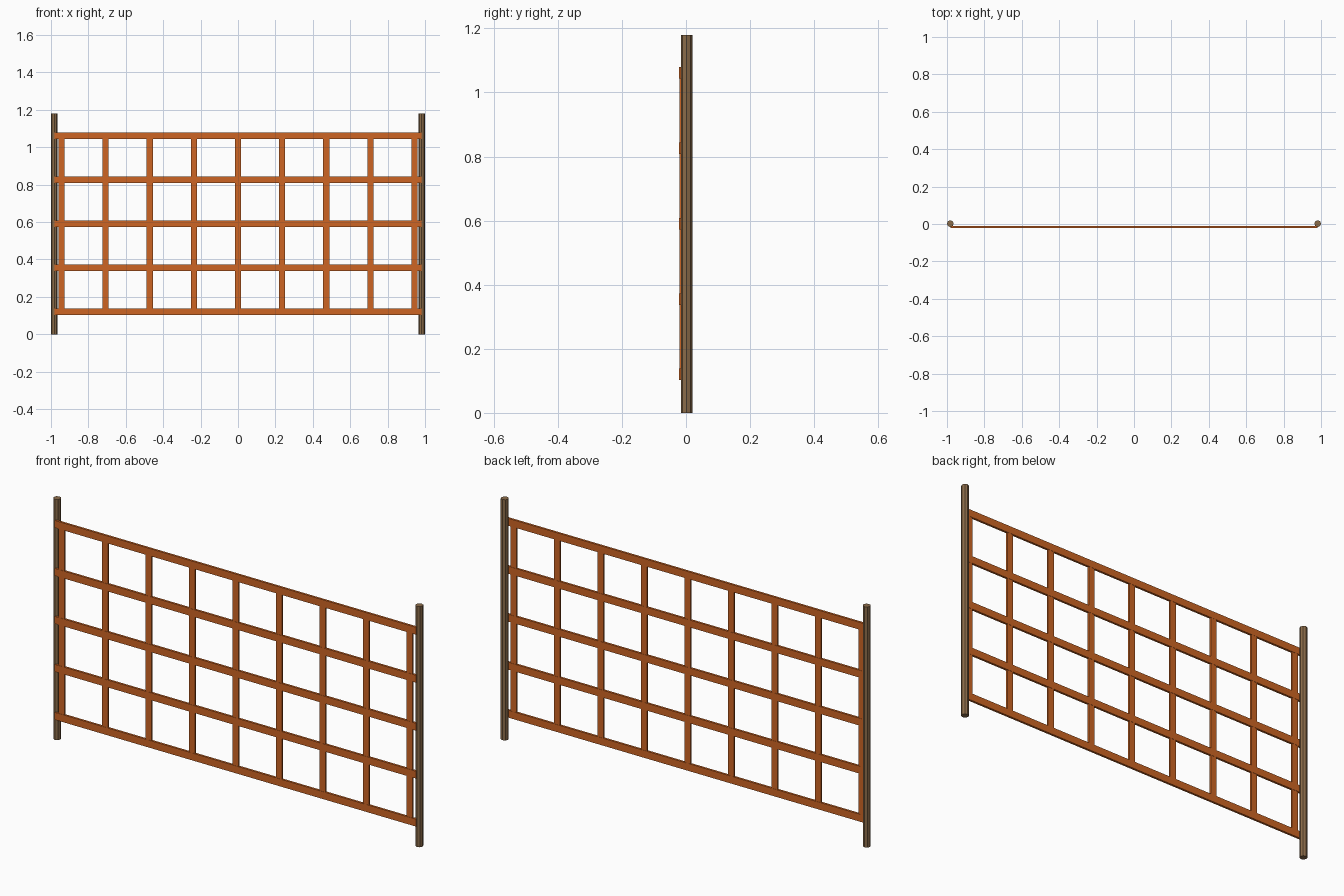
import bpy
import math

cube = bpy.data.objects.get("Cube")
if cube:
    bpy.data.objects.remove(cube, do_unlink=True)


def material(name, rgb):
    m = bpy.data.materials.new(name)
    m.use_nodes = True
    m.diffuse_color = (*rgb, 1)
    m.node_tree.nodes["Principled BSDF"].inputs["Base Color"].default_value = (*rgb, 1)
    return m


orange = material("orange_mesh", (0.61, 0.13, 0.017))
wood = material("weathered_wood", (0.26, 0.15, 0.068))


def bar(name, centre, size):
    bpy.ops.mesh.primitive_cube_add(size=1, location=centre)
    ob = bpy.context.object
    ob.name = name
    ob.scale = size
    bpy.ops.object.transform_apply(location=False, rotation=False)
    ob.data.materials.append(orange)


# Octagonal end posts
POST_HEIGHT = 1.18
for side, name in ((1, "left_post"), (-1, "right_post")):
    bpy.ops.mesh.primitive_cylinder_add(
        vertices=8, radius=0.018, depth=POST_HEIGHT,
        location=(side * 0.982, 0.002, POST_HEIGHT / 2))
    post = bpy.context.object
    post.name = name
    post.data.materials.append(wood)

# Horizontal strips, reaching from post to post
NET_Y = -0.016
STRIP = 0.036
LOW, HIGH = 0.12, 1.061
for i in range(5):
    z = LOW + (HIGH - LOW) * i / 4
    bar(f"horizontal_strip_{i + 1}", (0, NET_Y, z), (1.96, 0.011, STRIP))

# Vertical strips, slightly thinner so the horizontals run unbroken
for i in range(9):
    x = (i - 4) * 0.236
    bar(f"vertical_strip_{i + 1}", (x, NET_Y, (LOW + HIGH) / 2),
        (0.033, 0.009, HIGH - LOW))
